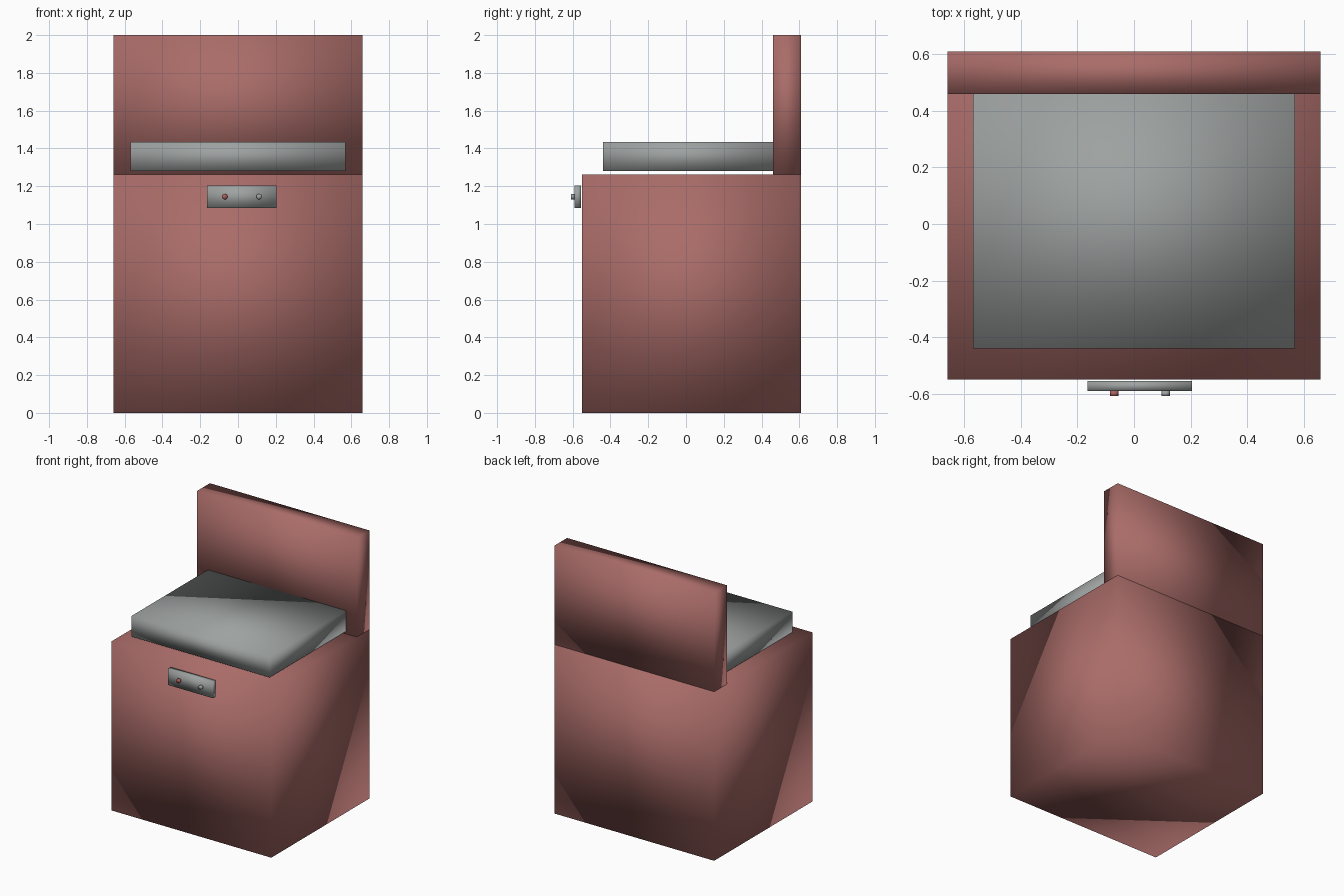
import bpy
from math import radians

cube = bpy.data.objects.get("Cube")
if cube:
    bpy.data.objects.remove(cube, do_unlink=True)


def material(name, rgb):
    mat = bpy.data.materials.new(name)
    mat.use_nodes = True
    color = (*rgb, 1)
    mat.diffuse_color = color
    mat.node_tree.nodes["Principled BSDF"].inputs["Base Color"].default_value = color
    return mat


def finish(name, mat):
    obj = bpy.context.object
    obj.name = name
    obj.data.materials.append(mat)
    bpy.ops.object.transform_apply(location=False, rotation=True, scale=True)
    bpy.ops.object.shade_smooth()
    return obj


def box(name, mat, x, y, z):
    """Box spanning the given (min, max) ranges, shaded softly."""
    spans = (x, y, z)
    bpy.ops.mesh.primitive_cube_add(size=1, location=[(a + b) / 2 for a, b in spans])
    bpy.context.object.scale = [b - a for a, b in spans]
    return finish(name, mat)


def knob(name, mat, x):
    """Small round button facing the front."""
    bpy.ops.mesh.primitive_cylinder_add(vertices=16, radius=0.015, depth=0.018,
                                        location=(x, -0.6, 1.145),
                                        rotation=(radians(90), 0, 0))
    return finish(name, mat)


upholstery = material("dusty red", (0.40, 0.15, 0.14))
grey = material("warm grey", (0.34, 0.36, 0.355))
button_red = material("button red", (0.42, 0.12, 0.11))

# Seat body, backrest and cushion
box("base", upholstery, (-0.66, 0.66), (-0.55, 0.61), (0, 1.262))
box("backrest", upholstery, (-0.66, 0.66), (0.46, 0.61), (1.262, 2))
box("seat_cushion", grey, (-0.57, 0.57), (-0.44, 0.46), (1.28, 1.435))

# Control panel with two buttons
box("control_panel", grey, (-0.165, 0.205), (-0.591, -0.556), (1.085, 1.205))
knob("red_button", button_red, -0.07)
knob("grey_button", grey, 0.112)
